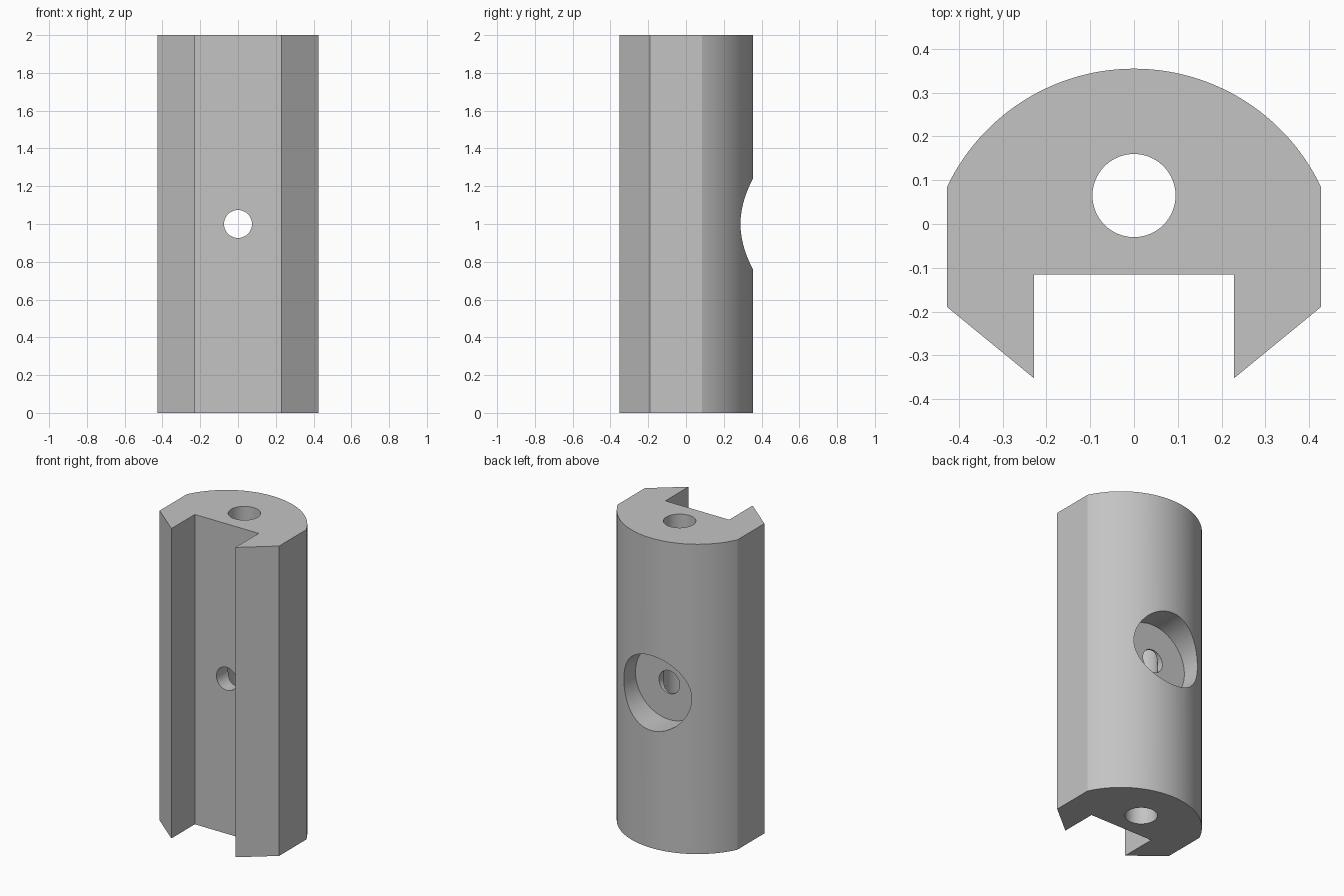
import bpy, bmesh
from math import sin, cos, asin, pi
from mathutils import Matrix

cube = bpy.data.objects.get("Cube")
if cube:
    bpy.data.objects.remove(cube)

HEIGHT = 2.0
HALF_WIDTH, SLOT_HALF = 0.427, 0.228
RADIUS, ARC_Y = 0.473, -0.118      # rounded back

grey = bpy.data.materials.new("plain grey")
grey.use_nodes = True
colour = (0.55, 0.55, 0.55, 1)
grey.diffuse_color = colour
grey.node_tree.nodes["Principled BSDF"].inputs["Base Color"].default_value = colour


def make_object(name, bm):
    bmesh.ops.recalc_face_normals(bm, faces=bm.faces)
    mesh = bpy.data.meshes.new(name)
    bm.to_mesh(mesh)
    bm.free()
    mesh.materials.append(grey)
    obj = bpy.data.objects.new(name, mesh)
    bpy.context.collection.objects.link(obj)
    return obj


def drill(target, name, radius, depth, centre, along_y=False):
    """Cut a round hole through the target, then remove the drill."""
    bm = bmesh.new()
    turn = Matrix.Rotation(pi / 2, 4, 'X') if along_y else Matrix()
    bmesh.ops.create_cone(bm, cap_ends=True, segments=64, radius1=radius,
                          radius2=radius, depth=depth,
                          matrix=Matrix.Translation(centre) @ turn)
    cutter = make_object(name, bm)
    cutter.hide_render = True
    mod = target.modifiers.new(name, 'BOOLEAN')
    mod.operation = 'DIFFERENCE'
    mod.solver = 'EXACT'
    mod.object = cutter
    bpy.context.view_layer.objects.active = target
    bpy.ops.object.modifier_apply(modifier=name)
    bpy.data.objects.remove(cutter)


# Body profile: right half of the slotted front, the rounded back, left half
side = [(SLOT_HALF, -0.115), (SLOT_HALF, -0.353), (HALF_WIDTH, -0.19)]
half_angle = asin(HALF_WIDTH / RADIUS)
steps = 56
arc = []
for i in range(steps + 1):
    a = half_angle * (1 - 2 * i / steps)
    arc.append((RADIUS * sin(a), ARC_Y + RADIUS * cos(a)))
profile = side + arc + [(-x, y) for x, y in reversed(side)]

bm = bmesh.new()
base = bm.faces.new([bm.verts.new((x, y, 0)) for x, y in profile])
top = bmesh.ops.extrude_face_region(bm, geom=[base])["geom"]
bmesh.ops.translate(bm, vec=(0, 0, HEIGHT),
                    verts=[v for v in top if isinstance(v, bmesh.types.BMVert)])
body = make_object("slotted_body", bm)

# Lengthwise bore, cross bolt hole and the wide recess at the back
drill(body, "long_bore", 0.095, 3, (0, 0.065, HEIGHT / 2))
drill(body, "bolt_hole", 0.074, 2, (0, 0, HEIGHT / 2), True)
drill(body, "bolt_recess", 0.242, 0.5, (0, 0.17 + 0.25, HEIGHT / 2), True)

# Smooth the round walls, keep the corners sharp
bpy.ops.object.select_all(action='DESELECT')
body.select_set(True)
bpy.context.view_layer.objects.active = body
bpy.ops.object.shade_smooth_by_angle(angle=pi / 12)
